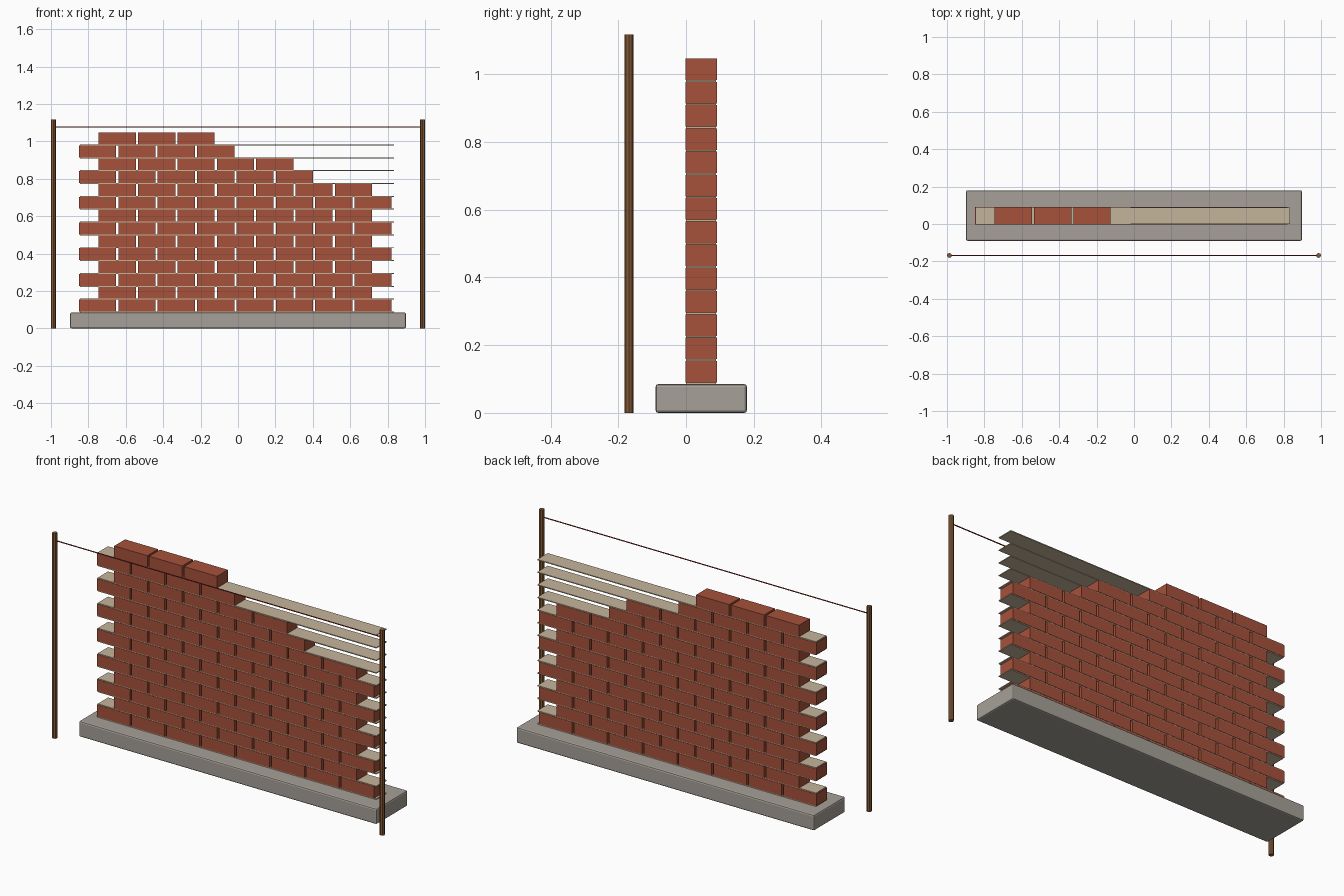
import bpy, math
from mathutils import Vector

if "Cube" in bpy.data.objects:
    bpy.data.objects.remove(bpy.data.objects["Cube"])


def material(name, rgb):
    m = bpy.data.materials.new(name)
    m.diffuse_color = (*rgb, 1)
    m.use_nodes = True
    m.node_tree.nodes["Principled BSDF"].inputs["Base Color"].default_value = m.diffuse_color
    return m


BRICK = material("brick red", (0.38, 0.083, 0.043))
MORTAR = material("mortar tan", (0.56, 0.46, 0.33))
CONCRETE = material("concrete grey", (0.38, 0.35, 0.31))
WOOD = material("stake wood", (0.24, 0.10, 0.035))
STRING = material("string red", (0.30, 0.03, 0.025))


def box(name, lo, hi, mat, bevel=0.0, segments=1):
    """Box between two corners, optionally bevelled."""
    lo, hi = Vector(lo), Vector(hi)
    bpy.ops.mesh.primitive_cube_add(size=1, location=(lo + hi) / 2)
    ob = bpy.context.object
    ob.name = name
    ob.scale = hi - lo
    bpy.ops.object.transform_apply(location=False, rotation=False, scale=True)
    ob.data.materials.append(mat)
    if bevel:
        mod = ob.modifiers.new("bevel", 'BEVEL')
        mod.width, mod.segments = bevel, segments
    return ob


def rod(name, centre, radius, length, sides, mat, rot=(0, 0, 0)):
    bpy.ops.mesh.primitive_cylinder_add(vertices=sides, radius=radius, depth=length,
                                        location=centre, rotation=rot)
    ob = bpy.context.object
    ob.name = name
    ob.data.materials.append(mat)
    return ob


# Concrete footing
BASE = 0.085
box("footing", (-0.898, -0.09, 0), (0.898, 0.18, BASE), CONCRETE, 0.008, 2)

# Courses: a full-length mortar bed below each row of bricks
PITCH_X, PITCH_Z = 0.2104, 0.0687
BRICK_L, BED = 0.199, 0.005
Y0, Y1 = -0.002, 0.091
counts = [8, 7] * 5 + [6, 5, 4, 3]          # stepped unfinished top
for row, count in enumerate(counts):
    z = BASE + row * PITCH_Z
    box(f"mortar_bed_{row}", (-0.846, Y0 + 0.002, z), (0.834, Y1 - 0.002, z + BED), MORTAR)
    start = -0.85 + (row % 2) * PITCH_X / 2   # running bond
    for i in range(count):
        x = start + i * PITCH_X
        box(f"brick_{row}_{i}", (x, Y0, z + BED), (x + BRICK_L, Y1, z + PITCH_Z), BRICK)

# Guide stakes and the level string between them
STAKE_Y = -0.168
for side, label in ((-1, "left"), (1, "right")):
    rod(f"{label}_stake", (side * 0.987, STAKE_Y, 0.559), 0.013, 1.118, 8, WOOD)
rod("level_string", (0, STAKE_Y, 1.076), 0.003, 1.974, 8, STRING, (0, math.pi / 2, 0))
